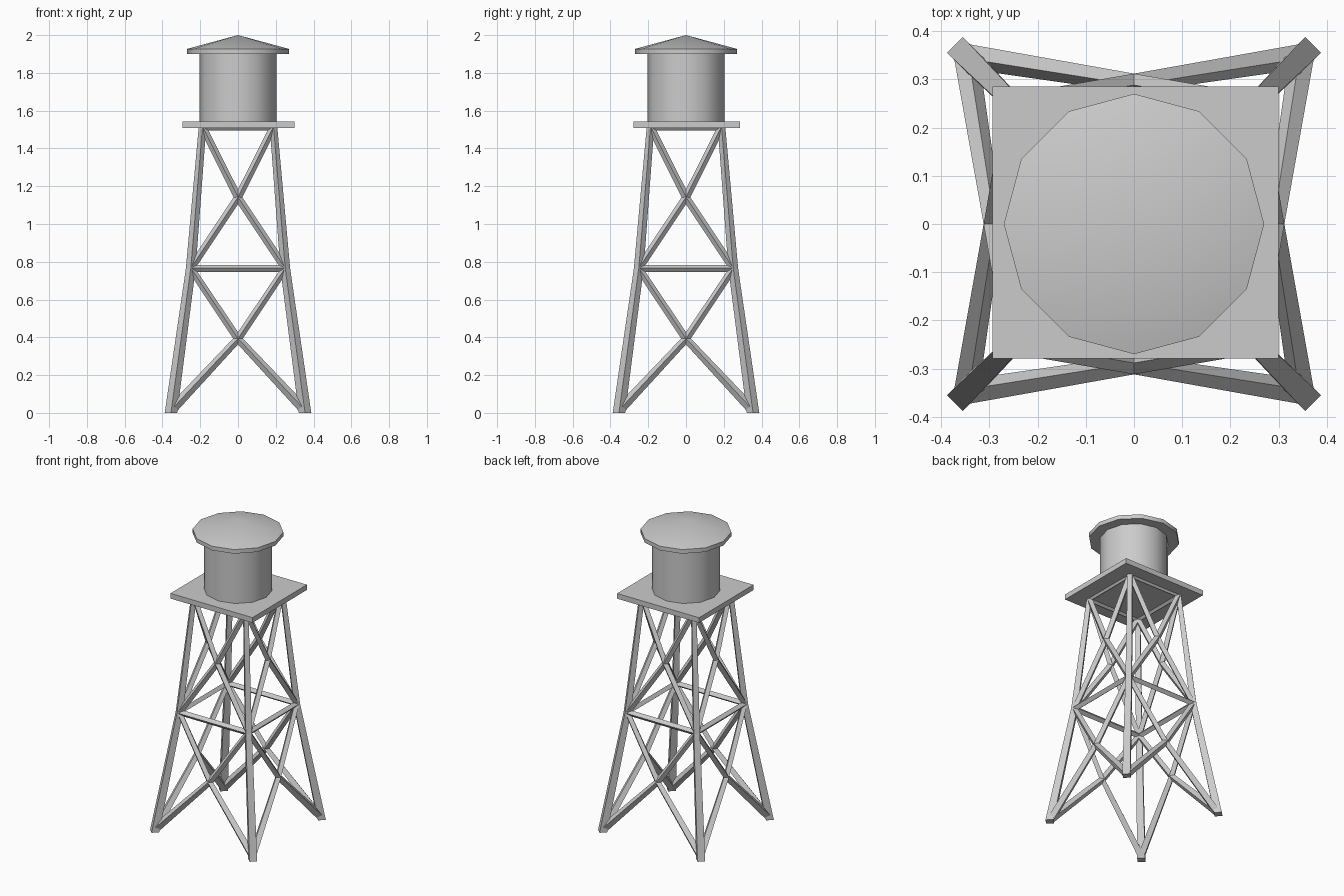
import bpy, bmesh, math
from mathutils import Vector, Matrix

if "Cube" in bpy.data.objects:
    bpy.data.objects.remove(bpy.data.objects["Cube"])

# centre-line nodes of the tower: (half width, height)
FOOT, MID, TOP = (0.355, 0.0), (0.25, 0.765), (0.188, 1.515)
CROSS_LOW, CROSS_HIGH = (0.292, 0.392), (0.216, 1.14)


def finish(name, bm, smooth=False):
    bmesh.ops.recalc_face_normals(bm, faces=bm.faces)
    mesh = bpy.data.meshes.new(name)
    bm.to_mesh(mesh)
    bm.free()
    obj = bpy.data.objects.new(name, mesh)
    bpy.context.collection.objects.link(obj)
    if smooth:
        bpy.ops.object.select_all(action='DESELECT')
        obj.select_set(True)
        bpy.context.view_layer.objects.active = obj
        bpy.ops.object.shade_smooth_by_angle(angle=math.radians(35))
    return obj


def loft(bm, rings):
    """Skin a list of vertex rings and cap both ends."""
    loops = [[bm.verts.new(p) for p in ring] for ring in rings]
    n = len(loops[0])
    for a, b in zip(loops, loops[1:]):
        for i in range(n):
            j = (i + 1) % n
            bm.faces.new((a[i], a[j], b[j], b[i]))
    bm.faces.new(loops[0])
    bm.faces.new(loops[-1])


def diamond(c, u, v, r):
    return [c + u * r, c + v * r, c - u * r, c - v * r]


def bar(bm, a, b, ra, rb, rot):
    """Diamond-section bar lying in the front wall, turned to its side by rot."""
    a, b = Vector(a), Vector(b)
    d = (b - a).normalized()
    u = d.cross(Vector((0, -1, 0.1))).normalized()
    v = d.cross(u)
    loft(bm, [[rot @ p for p in diamond(c, u, v, r)] for c, r in ((a, ra), (b, rb))])


def disc_profile(name, profile, sides=12):
    """Revolved solid; a zero radius makes the apex."""
    bm = bmesh.new()
    loft(bm, [[Vector((r * math.cos(t), r * math.sin(t), z))
               for t in (2 * math.pi * i / sides for i in range(sides))]
              for r, z in profile])
    bmesh.ops.remove_doubles(bm, verts=bm.verts, dist=1e-5)
    return finish(name, bm, True)


# bent, tapering legs
bm = bmesh.new()
X, Y = Vector((1, 0, 0)), Vector((0, 1, 0))
for sx in (-1, 1):
    for sy in (-1, 1):
        loft(bm, [diamond(Vector((sx * w, sy * w, z)), X, Y, r)
                  for (w, z), r in ((FOOT, 0.033), (MID, 0.026), (TOP, 0.02))])
finish("legs", bm)

# braces and girts on each of the four sides
braces, girts = bmesh.new(), bmesh.new()
for k in range(4):
    rot = Matrix.Rotation(k * math.pi / 2, 3, 'Z')
    for (cw, cz), low, high, rl in ((CROSS_LOW, (0.348, 0.02), MID, 0.026),
                                    (CROSS_HIGH, MID, TOP, 0.02)):
        for s in (-1, 1):
            bar(braces, (s * low[0], -low[0], low[1]), (0, -cw, cz), rl, 0.02, rot)
            bar(braces, (0, -cw, cz), (s * high[0], -high[0], high[1]), 0.02, 0.019, rot)
    for w, z in (MID, TOP):
        bar(girts, (-w, -w, z), (w, -w, z), 0.019, 0.019, rot)
finish("cross_braces", braces)
finish("horizontal_girts", girts)

# platform
bm = bmesh.new()
bmesh.ops.create_cube(bm, size=1, matrix=Matrix.Translation((0.003, 0.003, 1.526))
                      @ Matrix.Diagonal((0.594, 0.564, 0.034, 1)))
finish("platform", bm)

# tank and conical roof
disc_profile("tank", [(0.204, 1.54), (0.204, 1.91)])
bm = bmesh.new()
ring = lambda z: [Vector((0.27 * math.cos(i * math.pi / 6), 0.27 * math.sin(i * math.pi / 6), z))
                  for i in range(12)]
low = [bm.verts.new(p) for p in ring(1.9)]
rim = [bm.verts.new(p) for p in ring(1.927)]
apex = bm.verts.new((0, 0, 2.0))
bm.faces.new(low)
for i in range(12):
    j = (i + 1) % 12
    bm.faces.new((low[i], low[j], rim[j], rim[i]))
    bm.faces.new((rim[i], rim[j], apex))
finish("roof", bm, True)
